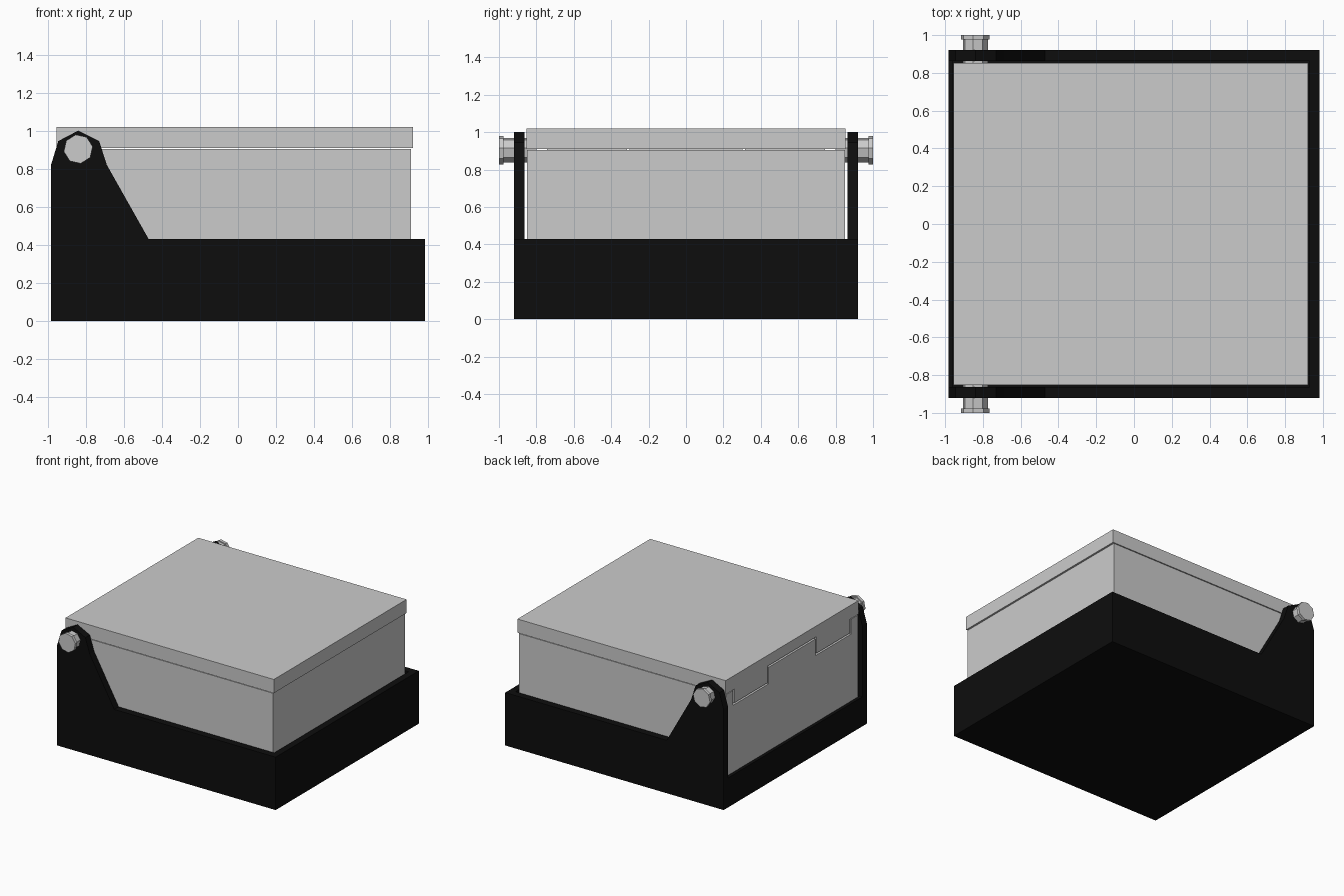
import bpy, bmesh, math
from mathutils import Vector, Matrix

if "Cube" in bpy.data.objects:
    bpy.data.objects.remove(bpy.data.objects["Cube"])

black = bpy.data.materials.new("black_plastic")
black.diffuse_color = (0.004, 0.004, 0.004, 1)
black.use_nodes = True
black.node_tree.nodes["Principled BSDF"].inputs["Base Color"].default_value = black.diffuse_color


def finish(name, bm, mat=None):
    bmesh.ops.recalc_face_normals(bm, faces=bm.faces)
    me = bpy.data.meshes.new(name)
    bm.to_mesh(me)
    bm.free()
    ob = bpy.data.objects.new(name, me)
    bpy.context.collection.objects.link(ob)
    if mat:
        me.materials.append(mat)
    return ob


def box(name, x, y, z, mat=None):
    bm = bmesh.new()
    bmesh.ops.create_cube(bm, size=1)
    for v in bm.verts:
        v.co = Vector([r[0] + (c + 0.5) * (r[1] - r[0]) for c, r in zip(v.co, (x, y, z))])
    return finish(name, bm, mat)


def prism(name, pts, axis, a, b, mat=None):
    """Extrude a 2D profile from a to b along x (profile yz) or y (profile xz)."""
    bm = bmesh.new()
    at = (lambda p: (a, p[0], p[1])) if axis == "x" else (lambda p: (p[0], a, p[1]))
    face = bm.faces.new([bm.verts.new(at(p)) for p in pts])
    ext = bmesh.ops.extrude_face_region(bm, geom=[face])["geom"]
    d = Vector((b - a, 0, 0)) if axis == "x" else Vector((0, b - a, 0))
    bmesh.ops.translate(bm, vec=d, verts=[g for g in ext if isinstance(g, bmesh.types.BMVert)])
    return finish(name, bm, mat)


def mirrored(half):
    return half + [(-y, z) for y, z in reversed(half)]


# Tray: floor, end walls, and side walls with hinge ears
X, W, T = 0.983, 0.92, 0.863
box("tray_floor", (-X, X), (-T, T), (0, 0.04), black)
box("tray_front_wall", (0.93, X), (-T, T), (0.04, 0.43), black)
box("tray_rear_wall", (-X, -0.957), (-T, T), (0.04, 0.24), black)
side = [(-X, 0), (X, 0), (X, 0.43), (-0.47, 0.43), (-0.69, 0.82), (-0.73, 0.945),
        (-0.84, 1.0), (-0.945, 0.945), (-X, 0.82)]

# Hinge pins: eight-sided shaft with a wider head
for s, label in ((-1, "right"), (1, "left")):
    prism(f"tray_side_{label}", side, "y", s * T, s * W, black)
    for part, r, y0, y1 in (("shaft", 0.067, 0.80, 0.976), ("head", 0.077, 0.976, 1.0)):
        ring = [(-0.84 + r * math.cos(math.radians(10 + 45 * i)),
                 0.903 + r * math.sin(math.radians(10 + 45 * i))) for i in range(8)]
        prism(f"hinge_pin_{part}_{label}", ring, "y", s * y0, s * y1)

# Box body and lid, each with an interlocking rear hinge plate
R0, R1 = -0.955, -0.90
box("box_body", (R1, 0.91), (-0.85, 0.85), (0.045, 0.904))
box("box_lid", (R1, 0.92), (-0.853, 0.853), (0.909, 1.02))
prism("box_hinge_plate", mirrored([(0.85, 0.045), (0.85, 0.904), (0.757, 0.904), (0.757, 0.783),
                                   (0.302, 0.783), (0.302, 0.918)]), "x", R0, R1)
prism("lid_hinge_plate", mirrored([(0.853, 1.02), (0.853, 0.909), (0.743, 0.909), (0.743, 0.797),
                                   (0.316, 0.797), (0.316, 0.932)]), "x", R0, R1)
